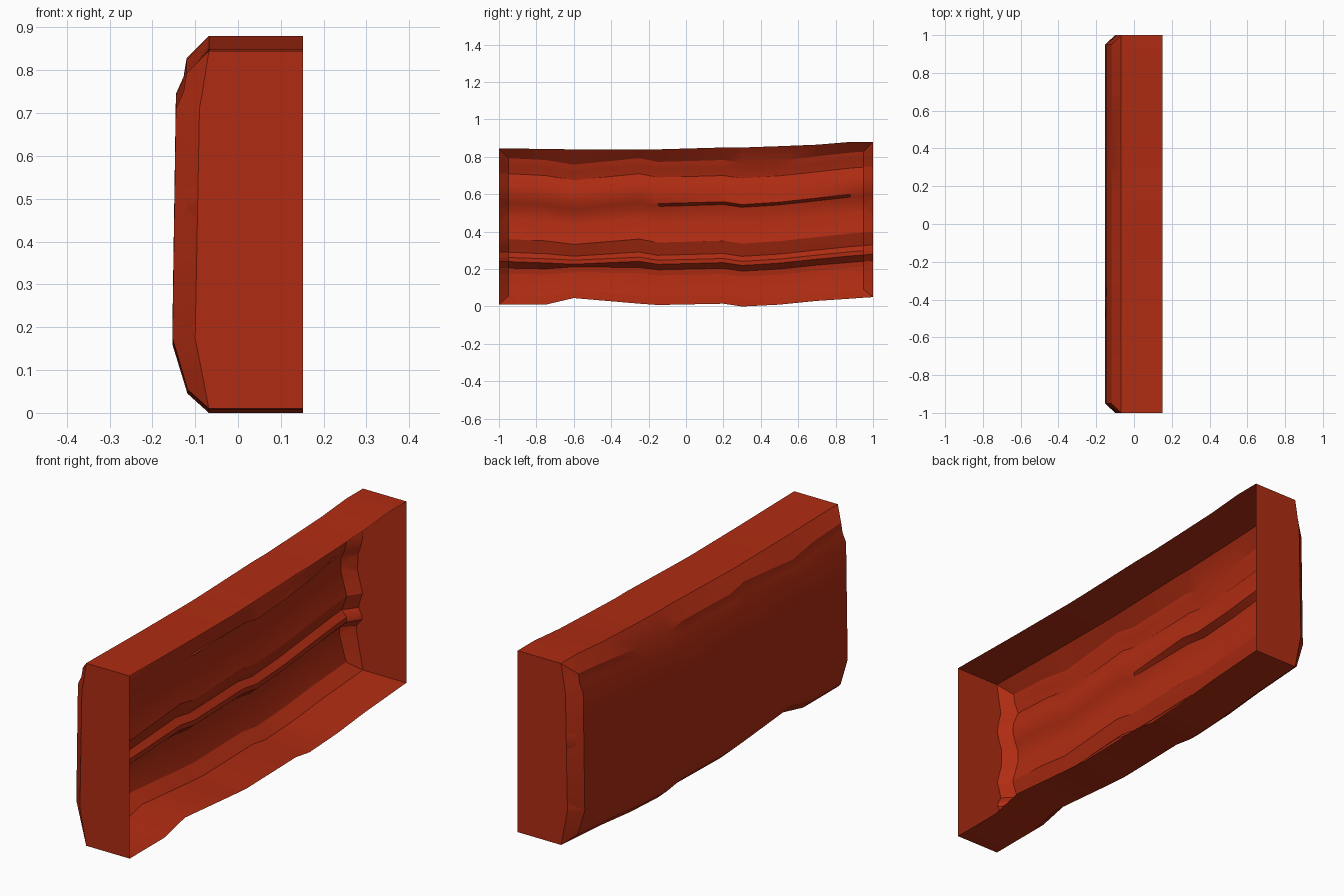
import bpy, bmesh
from math import radians

if "Cube" in bpy.data.objects:
    bpy.data.objects.remove(bpy.data.objects["Cube"])

# Stations along the slab and the wavy offsets of its edges and grain
YS = [-1, -.95, -.75, -.6, -.25, -.15, .2, .3, .5, .7, .88, .95, 1]
TOP = [.845, .845, .842, .84, .838, .84, .85, .85, .857, .865, .88, .88, .88]
BOTTOM = [.01, .01, .01, .045, .015, .008, .015, 0, .01, .03, .042, .047, .05]
GRAIN = [0, 0, -.01, -.035, 0, -.02, -.01, -.025, -.012, .01, .03, .035, .04]
N = len(YS)

mat = bpy.data.materials.new("red_wood")
mat.diffuse_color = (.43, .025, .006, 1)
mat.use_nodes = True
mat.node_tree.nodes["Principled BSDF"].inputs["Base Color"].default_value = mat.diffuse_color


def is_end(i):
    return i in (0, N - 1)


def edge(x, zs):
    return [(x, y, z) for y, z in zip(YS, zs)]


def grain(z, x, x_end, weight=1.0, bump=0.0):
    """A wavy line along the grain; its two ends pull back to x_end."""
    row = []
    for i, y in enumerate(YS):
        wave = weight * GRAIN[i] + (1 - weight) * (BOTTOM[i] - .01)
        lift = bump if 6 <= i <= 9 else 0
        row.append((x_end if is_end(i) else x + lift, y, z + wave))
    return row


def bevel(x, x_end, zs, zs_end):
    """A bevel line which runs into the slab corner at both ends."""
    return [(x_end, y, zs_end[i]) if is_end(i) else (x, y, zs[i])
            for i, y in enumerate(YS)]


def loft(name, rows, caps=False):
    bm = bmesh.new()
    vs = [[bm.verts.new(p) for p in r] for r in rows]
    for a, b in zip(vs, vs[1:]):
        for i in range(N - 1):
            bm.faces.new((a[i], a[i + 1], b[i + 1], b[i]))
    if caps:
        bm.faces.new([r[0] for r in vs])
        bm.faces.new([r[-1] for r in reversed(vs)])
    bmesh.ops.remove_doubles(bm, verts=bm.verts, dist=1e-5)
    bmesh.ops.recalc_face_normals(bm, faces=bm.faces)
    # outward means towards -x on the broad face
    wide = max(bm.faces, key=lambda f: abs(f.normal.x) * f.calc_area())
    if wide.normal.x > 0:
        bmesh.ops.reverse_faces(bm, faces=bm.faces)
    me = bpy.data.meshes.new(name)
    bm.to_mesh(me)
    bm.free()
    ob = bpy.data.objects.new(name, me)
    bpy.context.collection.objects.link(ob)
    me.materials.append(mat)
    bpy.ops.object.select_all(action='DESELECT')
    ob.select_set(True)
    bpy.context.view_layer.objects.active = ob
    bpy.ops.object.shade_smooth_by_angle(angle=radians(25))


# Shared lines where the grain sheet meets the shell
upper = grain(.71, -.145, -.09)
lower = grain(.175, -.153, -.10, .4)

# Outer shell, open on the +x side
loft("slab_shell", [
    edge(.152, BOTTOM),
    edge(-.068, BOTTOM),
    bevel(-.118, -.068, [b + .045 for b in BOTTOM], BOTTOM),
    lower, upper,
    grain(.75, -.127, -.083),
    bevel(-.12, -.068, [.793 + g for g in GRAIN], TOP),
    edge(-.068, TOP),
    edge(.152, TOP)], caps=True)

# Ridged wood grain lining the inside of the broad face
loft("grain_ridges", [
    lower,
    grain(.205, -.15, -.10, .4),
    grain(.24, -.115, -.072, .7),
    grain(.262, -.115, -.075, .7),
    grain(.29, -.14, -.09, .8),
    grain(.33, -.125, -.08, .8),
    grain(.36, -.115, -.07, .9),
    grain(.47, -.145, -.098),
    grain(.52, -.145, -.098),
    grain(.555, -.13, -.085, 1, -.01),
    grain(.57, -.125, -.08, 1, .02),
    grain(.61, -.115, -.07),
    grain(.65, -.12, -.075),
    upper])
